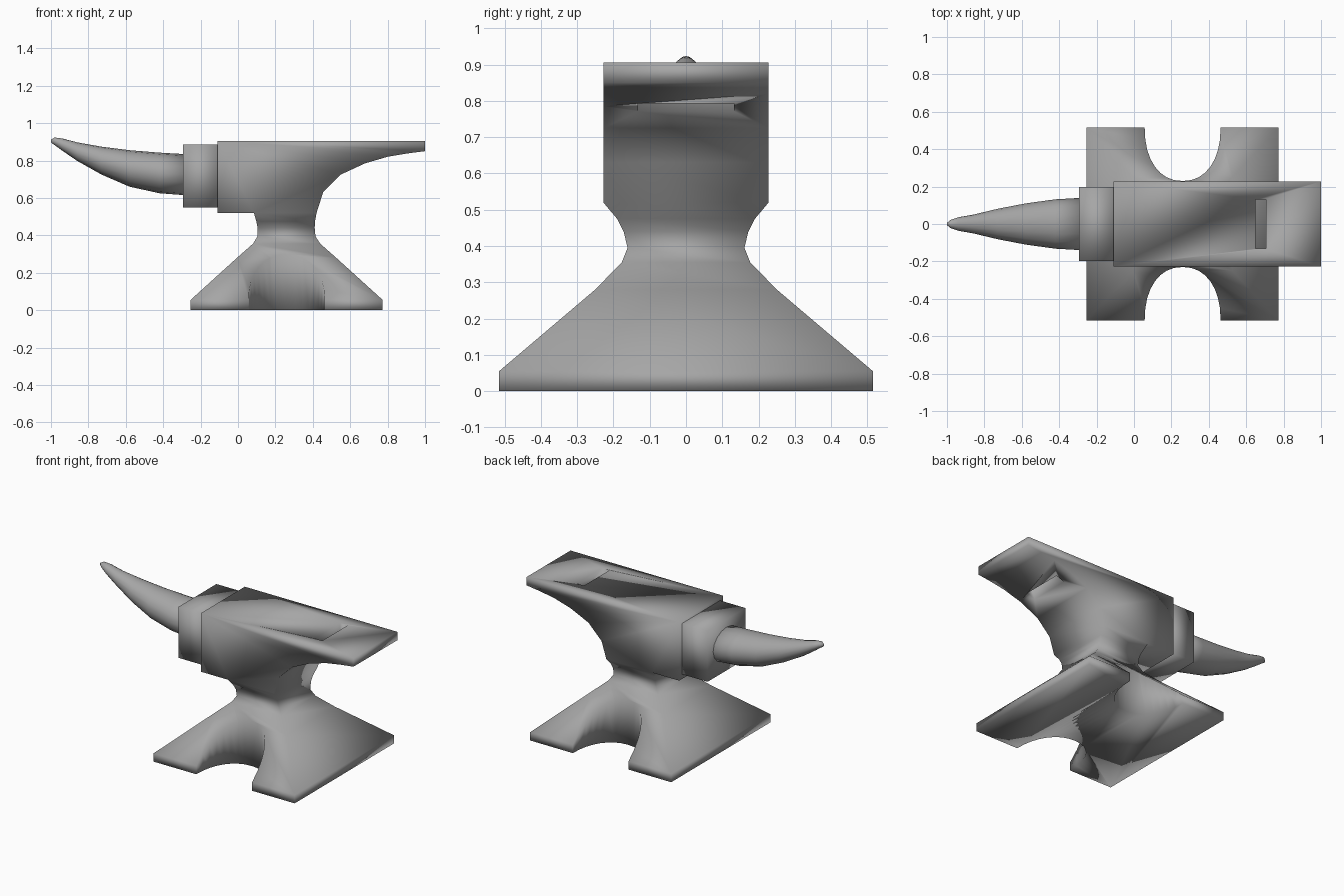
import bpy, math

if "Cube" in bpy.data.objects:
    bpy.data.objects.remove(bpy.data.objects["Cube"])

CX = 0.26  # x centre of the base

# Dark iron grey
iron = bpy.data.materials.new("iron")
iron.diffuse_color = (0.38, 0.38, 0.38, 1)
iron.use_nodes = True
iron.node_tree.nodes["Principled BSDF"].inputs["Base Color"].default_value = iron.diffuse_color


def select(ob):
    bpy.ops.object.select_all(action='DESELECT')
    ob.select_set(True)
    bpy.context.view_layer.objects.active = ob


def make(name, verts, faces):
    me = bpy.data.meshes.new(name)
    me.from_pydata(verts, [], faces)
    me.update()
    me.materials.append(iron)
    ob = bpy.data.objects.new(name, me)
    bpy.context.collection.objects.link(ob)
    select(ob)
    bpy.ops.object.mode_set(mode='EDIT')
    bpy.ops.mesh.select_all(action='SELECT')
    bpy.ops.mesh.normals_make_consistent(inside=False)
    bpy.ops.object.mode_set(mode='OBJECT')
    bpy.ops.object.shade_smooth()
    return ob


def loft(name, rings):
    """Skin a list of equal-sized rings and cap both ends."""
    n = len(rings[0])
    verts = [v for r in rings for v in r]
    faces = [(k * n + i, k * n + (i + 1) % n, (k + 1) * n + (i + 1) % n, (k + 1) * n + i)
             for k in range(len(rings) - 1) for i in range(n)]
    faces += [tuple(range(n)), tuple(range(len(verts) - n, len(verts)))]
    return make(name, verts, faces)


def rect(x0, x1, hy, z):
    return [(x0, -hy, z), (x1, -hy, z), (x1, hy, z), (x0, hy, z)]


def boolean(ob, other, op='DIFFERENCE'):
    other.hide_render = True
    m = ob.modifiers.new(op, 'BOOLEAN')
    m.operation, m.solver, m.object = op, 'EXACT', other
    select(ob)
    bpy.ops.object.modifier_apply(modifier=m.name)
    bpy.data.objects.remove(other)
    bpy.ops.object.shade_smooth()


# Body with heel: side profile extruded across y
profile = [(-0.11, 0.52), (-0.11, 0.905), (1.0, 0.905), (1.0, 0.85), (0.9, 0.837),
           (0.80, 0.82), (0.68, 0.785), (0.55, 0.725), (0.455, 0.63), (0.42, 0.52),
           (0.085, 0.52)]
body = loft("anvil_body", [[(x, y, z) for x, z in profile] for y in (-0.228, 0.228)])

# Waist and flared base: x min, x max, half depth, z
sections = [(0.085, 0.42, 0.228, 0.52), (0.098, 0.412, 0.19, 0.475), (0.105, 0.41, 0.172, 0.44),
            (0.104, 0.414, 0.161, 0.395), (0.08, 0.44, 0.177, 0.355),
            (-0.005, 0.525, 0.25, 0.28), (-0.253, 0.773, 0.515, 0.055), (-0.253, 0.773, 0.515, 0)]
base = loft("base", [rect(*s) for s in sections])

# Rounded notches that leave four feet
for side in (-1, 1):
    arc = []
    for i in range(17):
        a = math.pi * i / 16
        c, s = math.cos(a), math.sin(a)
        x = CX + 0.203 * math.copysign(abs(c) ** 0.9, c)
        arc.append((x, side * (0.516 - 0.286 * abs(s) ** 0.9)))
    arc += [(CX - 0.203, side * 0.7), (CX + 0.203, side * 0.7)]
    boolean(base, loft("notch_cutter", [[(x, y, z) for x, y in arc] for z in (-0.1, 0.5)]))

# Fuse body and base so the shading flows through the waist, then cut the heel hole
boolean(body, base, 'UNION')
boolean(body, loft("hole_cutter", [rect(0.65, 0.705, 0.132, z) for z in (0.6, 1.1)]))

# Collar between body and horn
loft("collar", [rect(-0.295, -0.10, 0.197, z) for z in (0.55, 0.885)])

# Upswept horn: x, z bottom, z top, half width
horn = [(-0.28, 0.614, 0.834, 0.14), (-0.42, 0.625, 0.842, 0.132), (-0.58, 0.66, 0.855, 0.11),
        (-0.73, 0.725, 0.874, 0.081), (-0.86, 0.798, 0.897, 0.05), (-0.94, 0.853, 0.918, 0.036),
        (-0.98, 0.882, 0.923, 0.022), (-1.0, 0.896, 0.912, 0.006)]
N = 16
loft("horn", [[(x, hw * math.cos(2 * math.pi * i / N),
                (lo + hi) / 2 + (hi - lo) / 2 * math.sin(2 * math.pi * i / N)) for i in range(N)]
              for x, lo, hi, hw in horn])
